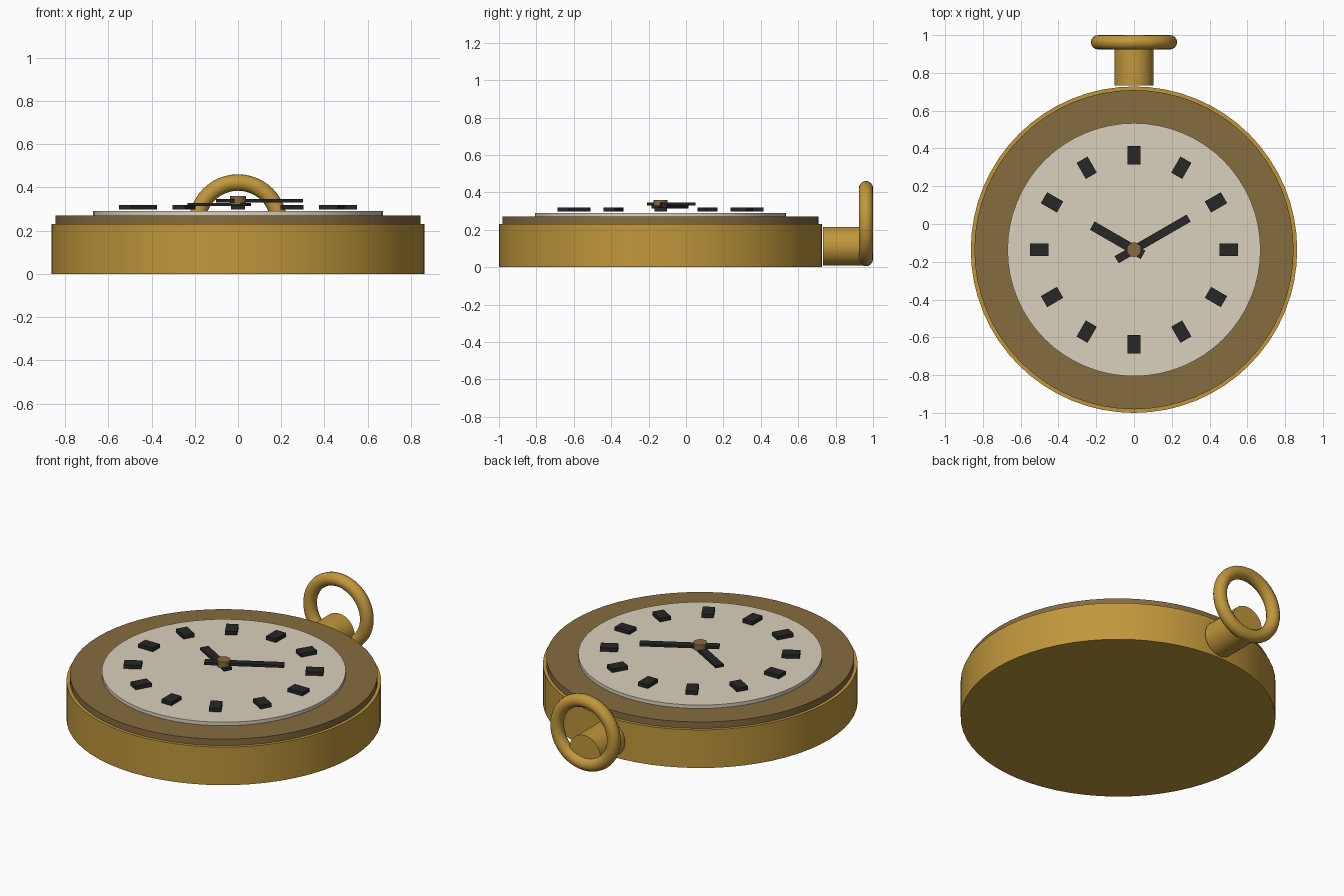
import bpy
from math import radians, cos, sin, pi

if "Cube" in bpy.data.objects:
    bpy.data.objects.remove(bpy.data.objects["Cube"])

CY = -0.136  # centre of the watch body


def material(name, color):
    m = bpy.data.materials.new(name)
    m.diffuse_color = (*color, 1)
    m.use_nodes = True
    m.node_tree.nodes["Principled BSDF"].inputs["Base Color"].default_value = m.diffuse_color
    return m


gold = material("gold", (0.53, 0.31, 0.045))
bronze = material("bronze", (0.24, 0.15, 0.05))
cream = material("cream", (0.70, 0.64, 0.51))
black = material("black", (0.02, 0.02, 0.02))


def finish(name, mat, smooth=True):
    ob = bpy.context.object
    ob.name = name
    ob.data.materials.append(mat)
    if smooth:
        bpy.ops.object.shade_smooth_by_angle(angle=radians(30))
    return ob


def disc(name, r, z0, z1, mat, sides=64):
    bpy.ops.mesh.primitive_cylinder_add(vertices=sides, radius=r, depth=z1 - z0,
                                        location=(0, CY, (z0 + z1) / 2))
    return finish(name, mat)


def radial_bar(name, angle, start, end, width, z0, z1):
    """Box lying along a radius of the dial, from start to end."""
    mid = (start + end) / 2
    bpy.ops.mesh.primitive_cube_add(
        size=1, location=(mid * cos(angle), CY + mid * sin(angle), (z0 + z1) / 2),
        rotation=(0, 0, angle))
    bpy.context.object.scale = (end - start, width, z1 - z0)
    bpy.ops.object.transform_apply(location=False, rotation=False, scale=True)
    return finish(name, black, smooth=False)


# Body
disc("case", 0.864, 0.0, 0.231, gold)
disc("bezel", 0.845, 0.231, 0.27, bronze)
disc("dial", 0.67, 0.27, 0.291, cream)

# Hour markers
for i in range(12):
    radial_bar(f"hour_marker_{i + 1}", i * pi / 6, 0.452, 0.55, 0.067, 0.297, 0.319)

# Hands and centre pin
radial_bar("hour_hand", radians(150), -0.055, 0.255, 0.05, 0.314, 0.329)
radial_bar("minute_hand", radians(30), -0.106, 0.334, 0.043, 0.331, 0.347)
disc("centre_pin", 0.038, 0.322, 0.36, bronze, 24)

# Winding stem
bpy.ops.mesh.primitive_cylinder_add(vertices=32, radius=0.104, depth=0.236,
                                    location=(0, 0.85, 0.112), rotation=(pi / 2, 0, 0))
finish("stem", gold)

# Chain loop
bpy.ops.mesh.primitive_torus_add(major_segments=48, minor_segments=16,
                                 major_radius=0.19, minor_radius=0.038,
                                 location=(0, 0.962, 0.233), rotation=(pi / 2, 0, 0))
finish("chain_loop", gold)
